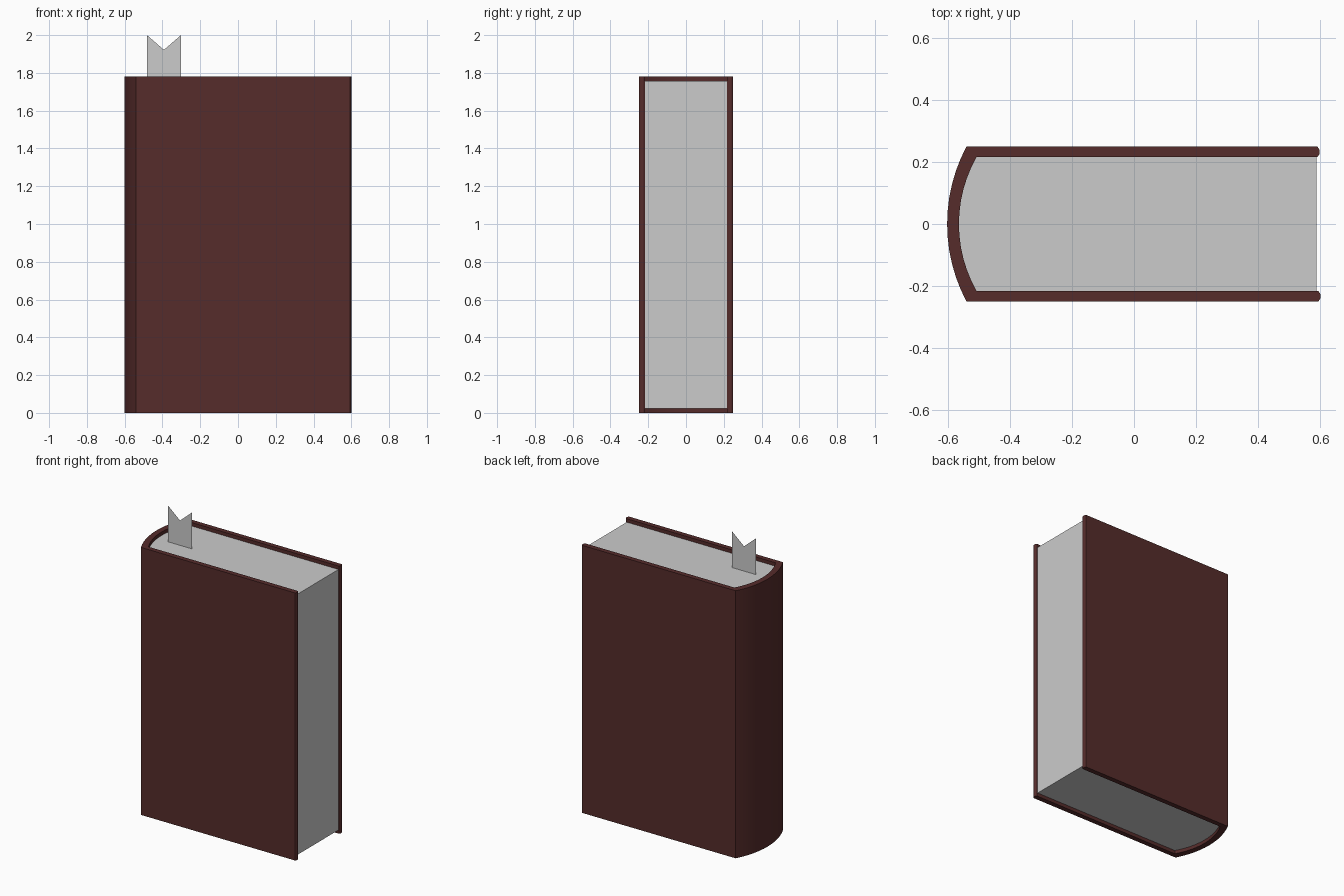
import bpy, bmesh, math

if "Cube" in bpy.data.objects:
    bpy.data.objects.remove(bpy.data.objects["Cube"])

H = 1.78          # cover height
INSET = 0.023     # page block inset at head and tail
HALF, T = 0.249, 0.033


def arc(corner_x, half, sagitta, n=12):
    """Spine arc from the back corner round to the front corner."""
    r = (half ** 2 + sagitta ** 2) / (2 * sagitta)
    a = math.asin(half / r)
    cx = corner_x - sagitta + r
    return [(cx - r * math.cos(t), r * math.sin(t))
            for t in (a - 2 * a * i / n for i in range(n + 1))]


def finish(name, bm):
    me = bpy.data.meshes.new(name)
    bm.to_mesh(me)
    bm.free()
    ob = bpy.data.objects.new(name, me)
    bpy.context.collection.objects.link(ob)
    return ob


def prism(name, profile, z0, z1):
    """Extrude a plan-view outline from z0 to z1."""
    bm = bmesh.new()
    face = bm.faces.new([bm.verts.new((x, y, z0)) for x, y in profile])
    new = bmesh.ops.extrude_face_region(bm, geom=[face])["geom"]
    bmesh.ops.translate(bm, vec=(0, 0, z1 - z0),
                        verts=[v for v in new if isinstance(v, bmesh.types.BMVert)])
    bmesh.ops.recalc_face_normals(bm, faces=bm.faces)
    return finish(name, bm)


def board_end(x, side):
    """Eased fore-edge of a cover board, outer face to inner face."""
    y0, y1 = side * HALF, side * (HALF - T)
    return [(x - 0.006, y0), (x, y0 - side * 0.009),
            (x, y1 + side * 0.009), (x - 0.006, y1)]


# Cover: two boards joined by a curved spine, one U-shaped outline
outer = arc(-0.54, HALF, 0.062)
inner = arc(-0.507, HALF - T, 0.057)
outline = outer + board_end(0.6, -1) + inner[::-1] + board_end(0.597, 1)[::-1]
cover = prism("cover", outline, 0, H)
leather = bpy.data.materials.new("cover_leather")
leather.diffuse_color = (0.092, 0.025, 0.024, 1)
leather.use_nodes = True
leather.node_tree.nodes["Principled BSDF"].inputs["Base Color"].default_value = leather.diffuse_color
cover.data.materials.append(leather)
bpy.context.view_layer.objects.active = cover
cover.select_set(True)
bpy.ops.object.shade_smooth_by_angle(angle=math.radians(20))
cover.select_set(False)

# Page block: follows the inside of the spine, set in from the cover edges
prism("page_block",
      inner + [(0.588, -(HALF - T)), (0.588, HALF - T)],
      INSET, H - INSET)

# Bookmark: thin ribbon with a swallow-tail end
bm = bmesh.new()
ribbon = [(-0.482, 1.7), (-0.302, 1.7), (-0.302, 2.0), (-0.392, 1.922), (-0.482, 2.0)]
bm.faces.new([bm.verts.new((x, -0.05, z)) for x, z in ribbon])
finish("bookmark_ribbon", bm)
